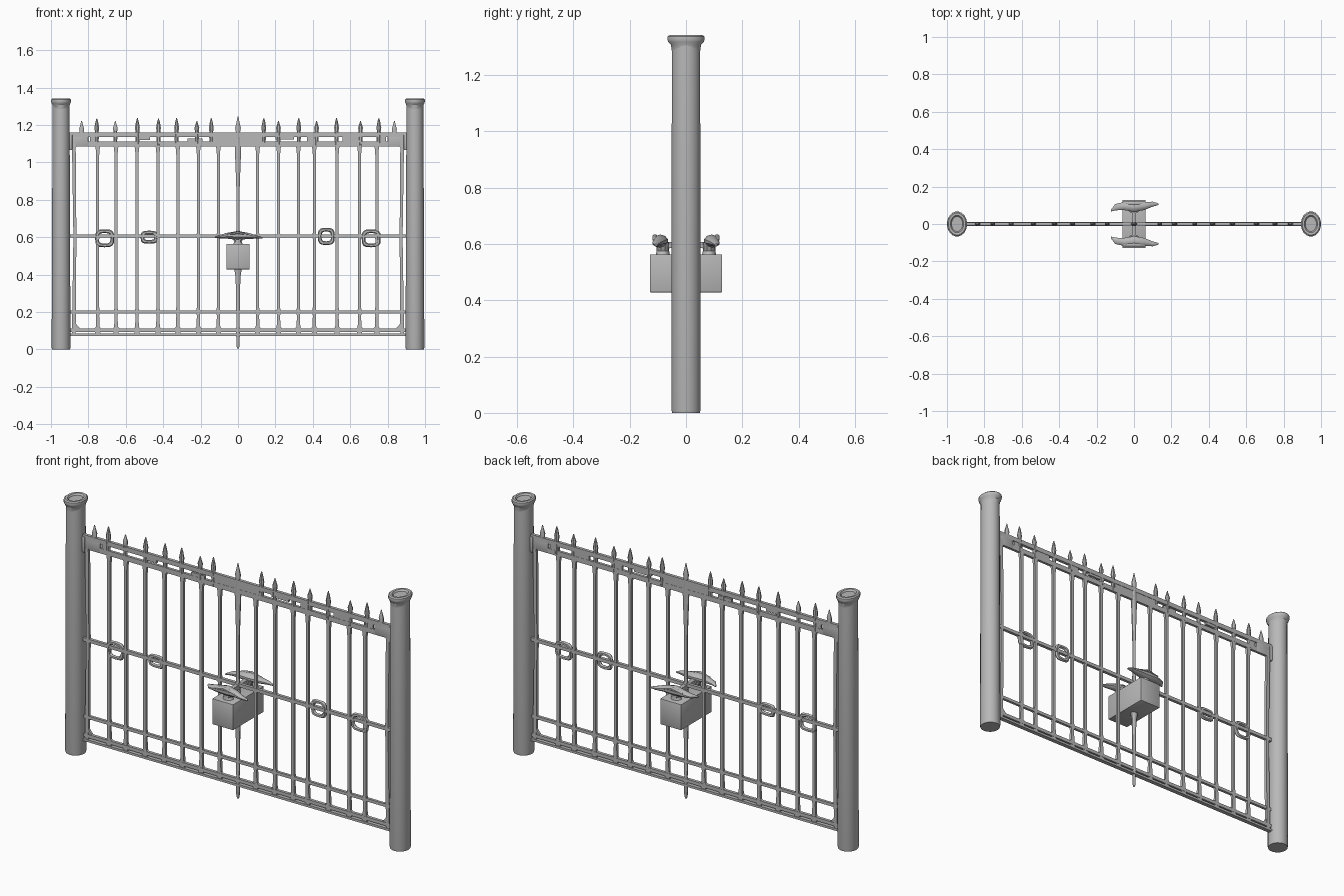
import bpy, bmesh, math
from mathutils import Vector

cube = bpy.data.objects.get("Cube")
if cube:
    bpy.data.objects.remove(cube, do_unlink=True)

iron = bpy.data.materials.new("grey_iron")
iron.use_nodes = True
iron.diffuse_color = (0.48, 0.48, 0.48, 1)
iron.node_tree.nodes["Principled BSDF"].inputs["Base Color"].default_value = (0.48, 0.48, 0.48, 1)


def finish(name, bm, smooth=True):
    bmesh.ops.recalc_face_normals(bm, faces=bm.faces)
    mesh = bpy.data.meshes.new(name)
    bm.to_mesh(mesh)
    bm.free()
    mesh.materials.append(iron)
    ob = bpy.data.objects.new(name, mesh)
    bpy.context.collection.objects.link(ob)
    if smooth:
        bpy.ops.object.select_all(action='DESELECT')
        ob.select_set(True)
        bpy.context.view_layer.objects.active = ob
        bpy.ops.object.shade_smooth_by_angle(angle=math.radians(35))
    return ob


def loft(name, stations, sides=8, axis='z'):
    """Skin sections (centre, half size a, half size b) along z or x; four sides give a flat bar."""
    bm = bmesh.new()
    grow = math.sqrt(2) if sides == 4 else 1
    rings = []
    for c, a, b in stations:
        loop = []
        for i in range(sides):
            t = math.tau * (i + 0.5) / sides
            u, v = grow * a * math.cos(t), grow * b * math.sin(t)
            off = Vector((u, v, 0)) if axis == 'z' else Vector((0, u, v))
            loop.append(bm.verts.new(Vector(c) + off))
        rings.append(loop)
    for r, s in zip(rings, rings[1:]):
        for i in range(sides):
            j = (i + 1) % sides
            bm.faces.new((r[i], r[j], s[j], s[i]))
    bm.faces.new(rings[0])
    bm.faces.new(rings[-1])
    return finish(name, bm)


def box(name, x0, x1, y0, y1, z0, z1, bevel=0.0):
    bm = bmesh.new()
    bmesh.ops.create_cube(bm, size=1)
    for v in bm.verts:
        v.co = ((x0 + x1) / 2 + v.co.x * (x1 - x0), (y0 + y1) / 2 + v.co.y * (y1 - y0),
                (z0 + z1) / 2 + v.co.z * (z1 - z0))
    if bevel:
        bmesh.ops.bevel(bm, geom=bm.edges[:], offset=bevel, segments=2, affect='EDGES', profile=0.5)
    return finish(name, bm, bool(bevel))


def ring(name, x, z, rx, rz, thick=0.01, sides=16, tube=6):
    """Rounded square collar standing in the plane of the gate."""
    bm = bmesh.new()
    grid = []
    for i in range(sides):
        t = math.tau * i / sides
        d = Vector((math.copysign(abs(math.cos(t)) ** 0.6, math.cos(t)), 0,
                    math.copysign(abs(math.sin(t)) ** 0.6, math.sin(t))))
        loop = []
        for j in range(tube):
            p = math.tau * j / tube
            k = thick * math.cos(p)
            loop.append(bm.verts.new((x + d.x * (rx + k), thick * math.sin(p), z + d.z * (rz + k))))
        grid.append(loop)
    for i in range(sides):
        a, b = grid[i], grid[(i + 1) % sides]
        for j in range(tube):
            k = (j + 1) % tube
            bm.faces.new((a[j], a[k], b[k], b[j]))
    return finish(name, bm)


def gusset(name, x, z, dx, dz, size):
    """Concave corner web between an upright and a rail."""
    pts = [(0, 0), (size, 0)]
    for i in range(1, 5):
        t = math.pi / 2 * i / 5
        pts.append((size * (1 - math.sin(t)), size * (1 - math.cos(t))))
    pts.append((0, size))
    bm = bmesh.new()
    vs = [bm.verts.new((x + dx * a, -0.006, z + dz * b)) for a, b in pts]
    face = bm.faces.new(vs)
    out = bmesh.ops.extrude_face_region(bm, geom=[face])
    for v in out["geom"]:
        if isinstance(v, bmesh.types.BMVert):
            v.co.y += 0.012
    return finish(name, bm, False)


# Round posts with dished caps
for side, s in (("left", 1), ("right", -1)):
    x = s * 0.946
    loft(side + "_post", [((x, 0, 0), .049, .05), ((x, 0, .01), .051, .052),
                          ((x, 0, 1.305), .046, .051)], 20)
    loft(side + "_post_cap", [((x, 0, z), a, b) for z, a, b in (
        (1.285, .045, .051), (1.306, .046, .054), (1.316, .051, .064), (1.326, .054, .067),
        (1.336, .053, .066), (1.341, .047, .059), (1.34, .036, .047), (1.332, .03, .04))], 20)

# Horizontal flat rails
for name, z, h, d in (("bottom_rail", .079, .006, .011), ("lower_rail", .103, .009, .008),
                      ("kick_rail", .201, .008, .007), ("middle_rail", .606, .009, .008),
                      ("upper_rail", 1.098, .013, .007), ("top_rail", 1.147, .012, .008)):
    loft(name, [((x, 0, z), d, h) for x in (-.905, .905)], 4, 'x')

# Upright flat bars with pointed tips: foot x, tip x, tip height
bars = [(-.75, -.755, 1.235), (-.652, -.656, 1.22), (-.54, -.538, 1.237), (-.428, -.425, 1.235),
        (-.322, -.328, 1.237), (-.212, -.22, 1.222), (-.105, -.143, 1.237), (.105, .138, 1.237),
        (.217, .216, 1.222), (.323, .325, 1.237), (.408, .42, 1.222), (.53, .527, 1.237),
        (.65, .655, 1.222), (.742, .753, 1.237)]
for n, (x, tip, top) in enumerate(bars, 1):
    loft(f"bar_{n}", [((x, 0, z), w, .007) for z, w in (
        (.085, .014), (.125, .01), (.18, .008), (.2, .012), (.225, .008), (.59, .008),
        (.606, .01), (.625, .008), (1.04, .008), (1.075, .011), (1.1, .016))], 4)
    loft(f"spike_{n}", [((tip, 0, z), w, d) for z, w, d in (
        (1.09, .01, .008), (1.14, .012, .009), (1.165, .011, .009), (1.185, .014, .01),
        (top - .02, .008, .006), (top, .002, .002))], 8)
    for dx in (-1, 1):
        gusset(f"bar_{n}_foot_web", x, .105, dx, 1, .042)
        gusset(f"bar_{n}_head_web", x, 1.09, dx, -1, .026)

# End stiles, end spikes and corner brackets
for side, s in (("left", 1), ("right", -1)):
    loft(side + "_stile", [((s * .878, 0, .075), .01, .008), ((s * .872, 0, .6), .008, .008),
                           ((s * .878, 0, 1.12), .01, .008)], 4)
    loft(side + "_end_spike", [((s * .836, 0, z), w, .65 * w) for z, w in (
        (1.09, .01), (1.15, .013), (1.18, .014), (1.2, .008), (1.222, .002))], 8)
    gusset(side + "_top_bracket", s * .875, 1.1, -s, -1, .045)
    gusset(side + "_foot_bracket", s * .875, .1, -s, 1, .07)
    box(side + "_head_plate", *sorted((s * .9, s * .8)), -.008, .008, 1.085, 1.155, .004)
    box(side + "_hinge", *sorted((s * .91, s * .885)), -.012, .012, 1.065, 1.15, .006)

# Filled lengths between the two top rails
for n, (a, b, z0, z1) in enumerate(((-.79, -.75, 1.1, 1.15), (-.54, -.47, 1.12, 1.15),
                                    (-.27, -.19, 1.1, 1.128), (-.14, 0, 1.1, 1.15),
                                    (0, .14, 1.1, 1.15), (.2, .3, 1.122, 1.15),
                                    (.37, .43, 1.1, 1.15), (.56, .65, 1.1, 1.15),
                                    (.74, .79, 1.1, 1.15)), 1):
    box(f"top_infill_{n}", a, b, -.006, .006, z0, z1)

# Ornamental collars on the middle rail
for n, (x, z, rx, rz) in enumerate(((-.713, .594, .041, .038), (-.475, .6, .036, .025),
                                    (.472, .604, .035, .036), (.712, .594, .041, .038)), 1):
    ring(f"collar_{n}", x, z, rx, rz)

# Centre upright, flared under the top rail, and drop bolt
loft("centre_bar", [((0, 0, z), w, d) for z, w, d in (
    (.55, .015, .012), (.65, .009, .009), (.85, .009, .009), (.98, .014, .01), (1.08, .018, .01),
    (1.16, .012, .009), (1.185, .016, .011), (1.22, .007, .006), (1.245, .002, .002))], 10)
loft("drop_bolt", [((0, 0, z), w, w * .8) for z, w in (
    (.005, .005), (.02, .009), (.08, .01), (.1, .014), (.12, .009), (.3, .011), (.39, .014),
    (.435, .022))], 10)

# Lock case passing through the gate
box("lock_case", -.061, .061, -.128, .128, .428, .563, .002)

# Winged lever handles, one on each face
for side, s in (("front", -1), ("back", 1)):
    loft(side + "_handle", [((x, s * y, z), d, h) for x, y, z, d, h in (
        (-.122, .073, .6, .006, .004), (-.1, .09, .603, .018, .009), (-.055, .096, .608, .022, .016),
        (0, .091, .609, .028, .024), (.055, .096, .607, .022, .016), (.1, .106, .601, .014, .009),
        (.13, .106, .596, .005, .004))], 10, 'x')
    loft(side + "_handle_neck", [((0, s * .082, z), w, d) for z, w, d in (
        (.555, .032, .026), (.575, .02, .022), (.605, .034, .024))], 10)
    loft(side + "_handle_crest", [((x, s * .11, z), .01, h) for x, z, h in (
        (-.06, .615, .003), (0, .624, .01), (.06, .613, .003))], 8, 'x')
    # Spindle from the centre upright out to the handle
    box(side + "_spindle", -.011, .011, *sorted((0, s * .09)), .585, .607)
